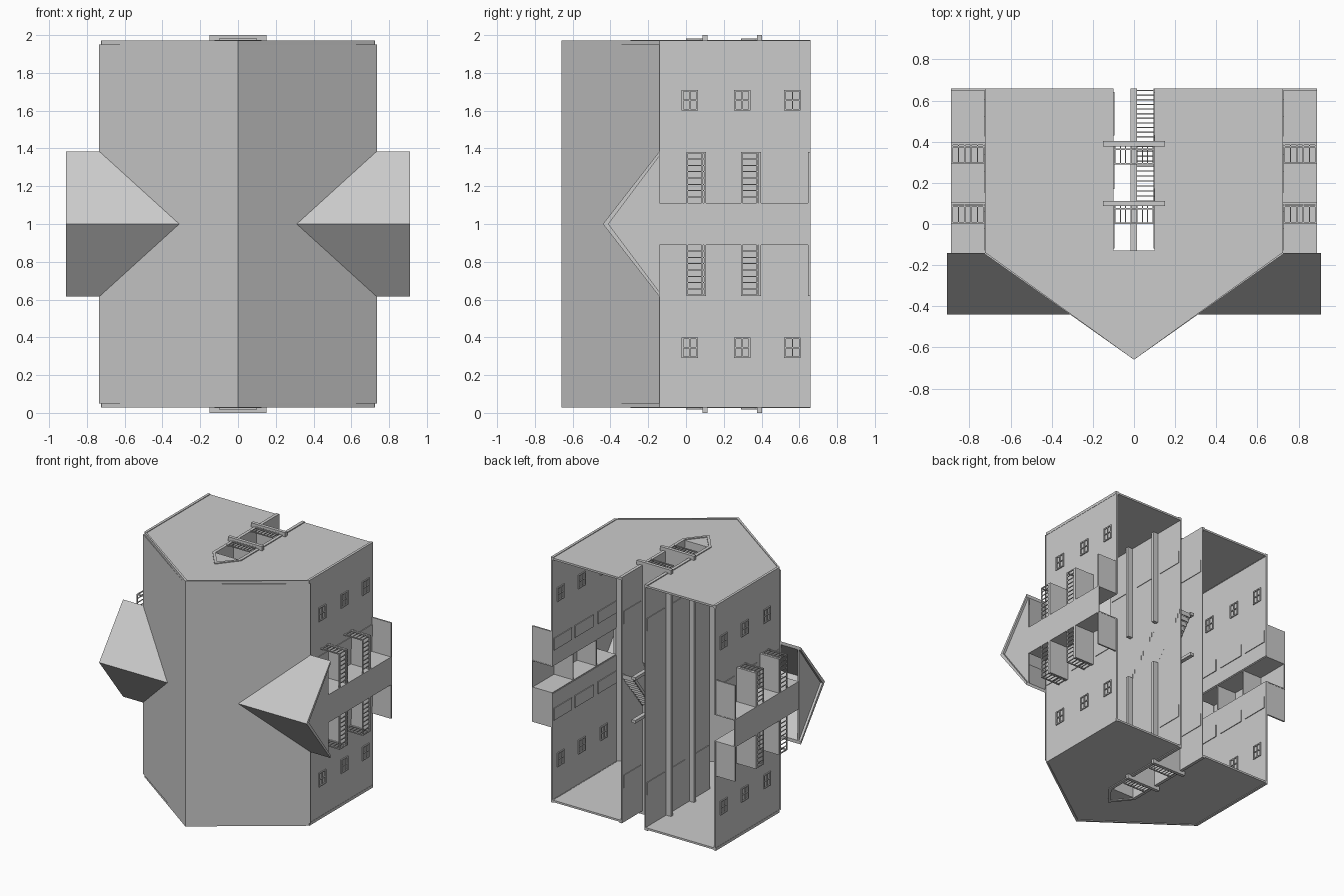
import bpy, bmesh
from mathutils import Vector

if "Cube" in bpy.data.objects:
    bpy.data.objects.remove(bpy.data.objects["Cube"])

FLOORS = (0.39, 0.10)          # storey levels; the building's own "up" is -y
BOTTOM, EAVE, RIDGE = 0.66, -0.14, -0.66


class Part:
    """Collects solids, optionally mirrored about x = 0 and z = 1."""
    def __init__(self, name, mx=True, mz=True):
        self.name, self.mx, self.mz, self.bm = name, mx, mz, bmesh.new()

    def hull(self, a, b):
        for sx in ((1, -1) if self.mx else (1,)):
            for sz in ((1, -1) if self.mz else (1,)):
                f = lambda p: self.bm.verts.new((p[0] * sx, p[1], 1 + (p[2] - 1) * sz))
                va, vb = [f(p) for p in a], [f(p) for p in b]
                n = len(va)
                self.bm.faces.new(va)
                self.bm.faces.new(vb[::-1])
                for i in range(n):
                    j = (i + 1) % n
                    self.bm.faces.new((va[j], va[i], vb[i], vb[j]))
        return self

    def prism(self, pts, vec):
        return self.hull(pts, [Vector(p) + Vector(vec) for p in pts])

    def box(self, x0, x1, y0, y1, z0, z1):
        return self.prism([(x0, y0, z0), (x1, y0, z0), (x1, y1, z0), (x0, y1, z0)],
                          (0, 0, z1 - z0))

    def done(self):
        bmesh.ops.recalc_face_normals(self.bm, faces=self.bm.faces)
        me = bpy.data.meshes.new(self.name)
        self.bm.to_mesh(me)
        self.bm.free()
        bpy.context.collection.objects.link(bpy.data.objects.new(self.name, me))


# Gable end walls with the passage slot
p = Part("gable_end_walls")
end = [(0.715, BOTTOM), (0.715, EAVE), (0, RIDGE + 0.01), (0, -0.13), (0.105, -0.13), (0.105, BOTTOM)]
p.prism([(x, y, 1.952) for x, y in end], (0, 0, 0.015))
p.done()

# Main roof and its raking edge boards
p = Part("main_roof", mz=False)
p.hull([(0.735, EAVE, 0.05), (0, RIDGE, 0.05), (0, RIDGE + 0.02, 0.05), (0.71, EAVE, 0.05)],
       [(0.735, EAVE, 1.95), (0, RIDGE, 1.95), (0, RIDGE + 0.02, 1.95), (0.71, EAVE, 1.95)])
p.done()
p = Part("gable_edge_boards")
rake = [(0.722, EAVE), (0, RIDGE), (0, RIDGE + 0.022), (0.702, EAVE)]
p.prism([(x, y, 1.95) for x, y in rake], (0, 0, 0.022))
p.box(0.704, 0.724, EAVE, BOTTOM, 1.95, 1.972)
p.done()

# Passage opening trim, arrow shaped at the top
p = Part("passage_trim")
arrow = [(0.125, BOTTOM), (0.125, EAVE), (0, -0.295), (0, -0.26), (0.1, EAVE), (0.1, BOTTOM)]
p.prism([(x, y, 1.96) for x, y in arrow], (0, 0, 0.014))
p.done()

# Passage side walls and ceiling
p = Part("passage_walls", mz=False)
p.box(0.1, 0.108, EAVE, BOTTOM, 0.04, 1.96)
p.done()
p = Part("passage_ceiling", mx=False, mz=False)
p.box(-0.108, 0.108, -0.145, -0.13, 0.04, 1.96)
p.done()

# Long side walls, open behind the closet bays
p = Part("side_walls")
p.box(0.708, 0.722, EAVE, BOTTOM, 1.11, 1.96)
p.done()

# Windows: frame and cross bars
p = Part("window_frames")
for y in (0.02, 0.298, 0.563):
    a, b, z0, z1, t = y - 0.043, y + 0.043, 1.6, 1.71, 0.009
    for y0, y1, c0, c1 in ((a, b, z0, z0 + t), (a, b, z1 - t, z1), (a, a + t, z0, z1),
                           (b - t, b, z0, z1), (y - 0.003, y + 0.003, z0, z1),
                           (a, b, 1.652, 1.658)):
        p.box(0.7, 0.73, y0, y1, c0, c1)
p.done()

# Cross gable roofs and end triangles over the balconies
p = Part("cross_gable_roofs")
p.hull([(0.29, -0.44, 1), (0.91, -0.44, 1), (0.91, EAVE, 1.385), (0.72, EAVE, 1.385)],
       [(0.29, -0.41, 1), (0.91, -0.41, 1), (0.91, EAVE, 1.36), (0.72, EAVE, 1.36)])
p.done()
p = Part("cross_gable_ends")
p.prism([(0.88, -0.425, 1), (0.88, EAVE, 1), (0.88, EAVE, 1.37)], (0.012, 0, 0))
p.done()

# Closet bays between the balconies
p = Part("closet_bays")
p.box(0.882, 0.89, EAVE, BOTTOM, 1, 1.11)
p.box(0.712, 0.89, EAVE, BOTTOM, 1.103, 1.11)
for y in FLOORS:
    p.box(0.715, 0.885, y - 0.004, y + 0.004, 1, 1.105)
p.done()

# Balcony floors, railings and doors
p = Part("balcony_floors")
for y in FLOORS + (0.652,):
    p.box(0.715, 0.89, y - 0.006, y + 0.006, 1.105, 1.38)
p.done()
p = Part("balcony_railings")
for y in FLOORS:
    top, r = y - 0.098, 0.008
    for yy in (top, y - 0.018):
        p.box(0.882, 0.89, yy, yy + r, 1.11, 1.38)
        p.box(0.722, 0.89, yy, yy + r, 1.372, 1.38)
    for i in range(8):
        z = 1.14 + i * 0.0335
        p.box(0.883, 0.889, top, y, z, z + 0.006)
    for i in range(6):
        x = 0.728 + i * 0.0305
        p.box(x, x + 0.006, top, y, 1.373, 1.379)
p.done()
p = Part("balcony_doors")
for y0, y1 in ((-0.13, 0.095), (0.15, 0.384), (0.425, 0.646)):
    p.box(0.702, 0.727, y0, y1, 1.23, 1.325)
p.done()

# Passage apartment doors
p = Part("passage_doors")
for y1 in FLOORS + (0.65,):
    p.box(0.095, 0.113, y1 - 0.22, y1 - 0.008, 1.6, 1.7)
p.done()

# Passage floor slabs with a stairwell opening on one side
WELL = (0.86, 1.20)
p = Part("passage_floors", mx=False, mz=False)
for y in FLOORS:
    p.box(-0.15, 0, y - 0.013, y + 0.013, 0, 2)
    p.box(0, 0.15, y - 0.013, y + 0.013, 0, WELL[0])
    p.box(0, 0.15, y - 0.013, y + 0.013, WELL[1], 2)
p.done()

# Passage railings at both ends and along the stairwell
p = Part("passage_end_railings")
for y in FLOORS:
    for yy in (y - 0.1, y - 0.03):
        p.box(0, 0.1, yy, yy + 0.007, 1.975, 1.983)
    for i in range(4):
        x = 0.012 + i * 0.026
        p.box(x, x + 0.005, y - 0.1, y, 1.976, 1.982)
p.done()
p = Part("stairwell_railings", mx=False, mz=False)
for y in FLOORS:
    p.box(-0.008, 0, y - 0.1, y - 0.092, *WELL)
    for i in range(11):
        z = WELL[0] + i * 0.0335
        p.box(-0.007, -0.001, y - 0.1, y, z, z + 0.005)
p.done()
p = Part("stair_posts", mx=False, mz=False)
for z in WELL:
    p.box(-0.018, 0.014, EAVE, BOTTOM, z - 0.012, z + 0.012)
p.done()

# Two stair flights
p = Part("stair_flights", mx=False, mz=False)
n = 12
for y0, y1 in ((BOTTOM, FLOORS[0]), (FLOORS[0], FLOORS[1])):
    for i in range(n):
        y = y0 + (y1 - y0) * (i + 0.5) / n
        z = WELL[1] - (WELL[1] - WELL[0]) * (i + 0.5) / n
        p.box(0.005, 0.11, y - 0.003, y + 0.003, z - 0.018, z + 0.018)
    for x in (0.003, 0.094):
        p.prism([(x, y0 - 0.025, WELL[1]), (x, y0, WELL[1]),
                 (x, y1 + 0.015, WELL[0]), (x, y1 - 0.01, WELL[0])], (0.008, 0, 0))
p.done()
